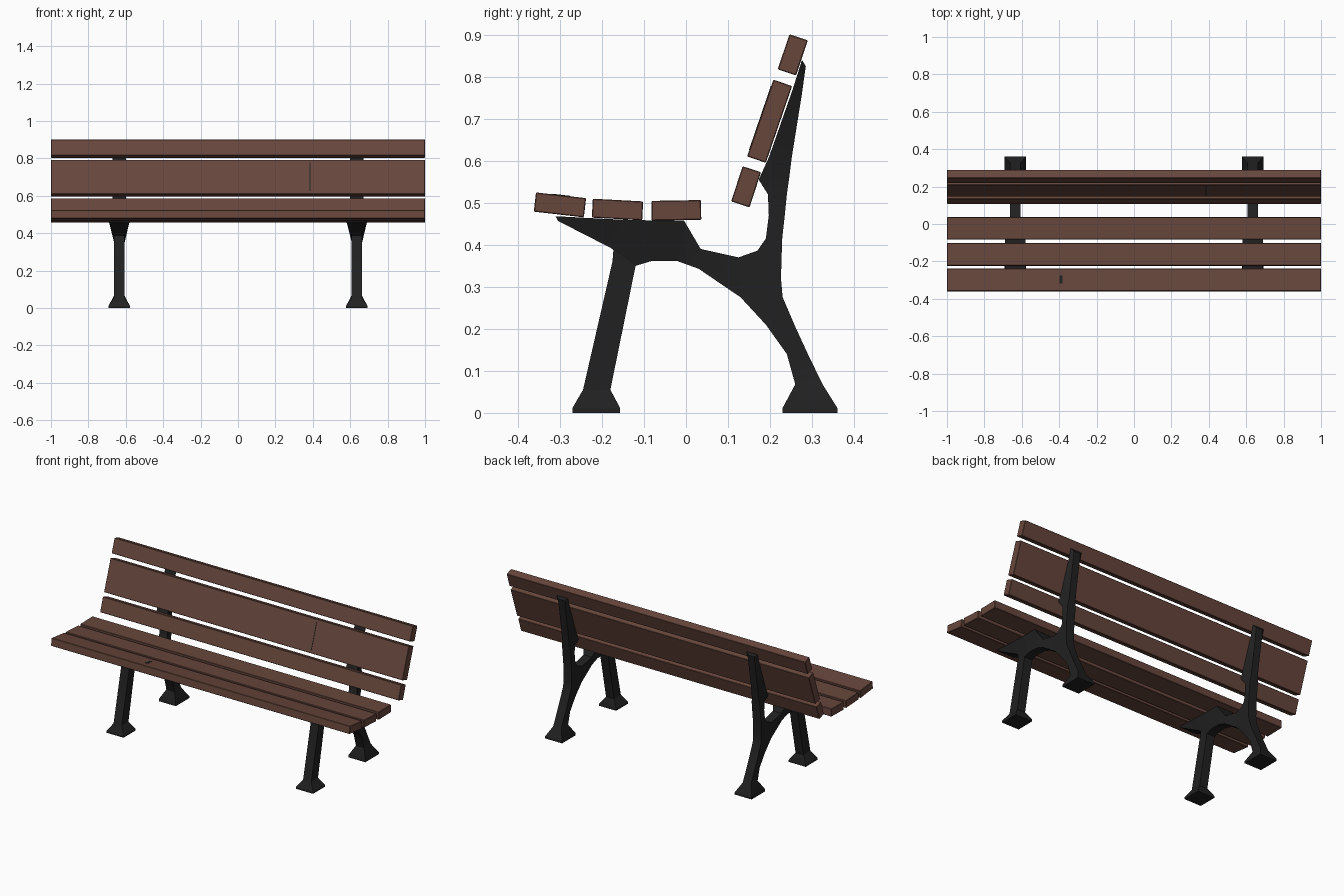
import bpy, bmesh
from math import radians
from mathutils import Matrix, Vector

cube = bpy.data.objects.get("Cube")
if cube:
    bpy.data.objects.remove(cube, do_unlink=True)


def material(name, colour, roughness):
    m = bpy.data.materials.new(name)
    m.use_nodes = True
    m.diffuse_color = (*colour, 1)
    shader = m.node_tree.nodes["Principled BSDF"]
    shader.inputs["Base Color"].default_value = (*colour, 1)
    shader.inputs["Roughness"].default_value = roughness
    return m


wood = material("brown wood", (0.135, 0.062, 0.045), 0.7)
iron = material("black iron", (0.015, 0.015, 0.015), 0.6)


def finish(name, bm, mat):
    bmesh.ops.recalc_face_normals(bm, faces=bm.faces)
    mesh = bpy.data.meshes.new(name)
    bm.to_mesh(mesh)
    bm.free()
    mesh.materials.append(mat)
    ob = bpy.data.objects.new(name, mesh)
    bpy.context.collection.objects.link(ob)
    return ob


def plank(name, y, z, depth, height, tilt, length=2.0, x=0.0, mat=wood, bevel=0.002):
    bm = bmesh.new()
    bmesh.ops.create_cube(bm, size=1)
    bmesh.ops.scale(bm, vec=(length, depth, height), verts=bm.verts)
    if bevel:
        bmesh.ops.bevel(bm, geom=bm.edges[:], offset=bevel, segments=1, affect='EDGES')
    place = Matrix.Translation((x, y, z)) @ Matrix.Rotation(radians(tilt), 4, 'X')
    bm.transform(place)
    return finish(name, bm, mat)


def loft(name, x, stations):
    """Skin four-cornered sections; each is two (y, z, half width) edges."""
    bm = bmesh.new()
    rings = []
    for (ya, za, wa), (yb, zb, wb) in stations:
        corners = ((-wa, ya, za), (wa, ya, za), (wb, yb, zb), (-wb, yb, zb))
        rings.append([bm.verts.new(Vector(c) + Vector((x, 0, 0))) for c in corners])
    for lower, upper in zip(rings, rings[1:]):
        for i in range(4):
            j = (i + 1) % 4
            bm.faces.new((lower[i], lower[j], upper[j], upper[i]))
    bm.faces.new(rings[0])
    bm.faces.new(rings[-1])
    ob = finish(name, bm, iron)
    bpy.ops.object.select_all(action='DESELECT')
    ob.select_set(True)
    bpy.context.view_layer.objects.active = ob
    bpy.ops.object.shade_smooth_by_angle(angle=radians(30))
    return ob


# Seat and backrest boards
plank("seat_slat_front", -0.30, 0.495, 0.12, 0.046, -6.5)
plank("seat_slat_middle", -0.163, 0.484, 0.12, 0.045, -3)
plank("seat_slat_rear", -0.023, 0.482, 0.118, 0.047, 1)
plank("back_slat_lower", 0.143, 0.538, 0.046, 0.088, -18)
plank("back_slat_middle", 0.199, 0.694, 0.047, 0.193, -18.9)
plank("back_slat_upper", 0.254, 0.852, 0.046, 0.088, -18.5)

# Small dark crack and knot in the boards
plank("board_crack", 0.1768, 0.7016, 0.002, 0.16, -18.9, 0.004, 0.385, iron, 0)
plank("board_knot", -0.297, 0.518, 0.045, 0.002, -6.5, 0.016, -0.39, iron, 0)

# Cast frame sections: foot, neck and flare widths
F, N, T = 0.057, 0.027, 0.054
front_leg = [
    ((-0.27, 0, F), (-0.157, 0, F)),
    ((-0.27, 0.012, F), (-0.157, 0.012, F)),
    ((-0.245, 0.055, N), (-0.18, 0.055, N)),
    ((-0.175, 0.36, N), (-0.12, 0.35, N)),
    ((-0.17, 0.42, N), (-0.10, 0.42, N)),
]
seat_beam = [
    ((-0.31, 0.468, T), (-0.305, 0.457, T)),
    ((-0.18, 0.461, T), (-0.18, 0.393, N)),
    ((-0.12, 0.459, T), (-0.12, 0.35, N)),
    ((-0.08, 0.458, T), (-0.08, 0.362, N)),
    ((-0.005, 0.458, T), (-0.02, 0.361, N)),
    ((0.035, 0.39, N), (0.03, 0.343, N)),
    ((0.125, 0.37, N), (0.13, 0.275, N)),
    ((0.18, 0.36, 0.02), (0.18, 0.29, 0.02)),
]
rear_upright = [
    ((0.23, 0, F), (0.36, 0, F)),
    ((0.23, 0.012, F), (0.36, 0.012, F)),
    ((0.26, 0.068, N), (0.325, 0.068, N)),
    ((0.24, 0.14, N), (0.29, 0.14, N)),
    ((0.19, 0.21, N), (0.26, 0.205, N)),
    ((0.13, 0.275, N), (0.23, 0.275, N)),
    ((0.125, 0.37, N), (0.226, 0.32, N)),
    ((0.17, 0.386, N), (0.228, 0.386, N)),
    ((0.19, 0.415, N), (0.229, 0.415, N)),
    ((0.197, 0.47, N), (0.235, 0.47, N)),
    ((0.195, 0.52, N), (0.24, 0.52, N)),
    ((0.173, 0.555, 0.037), (0.245, 0.555, 0.022)),
    ((0.198, 0.61, 0.037), (0.252, 0.61, 0.022)),
    ((0.254, 0.77, 0.037), (0.276, 0.76, 0.022)),
    ((0.276, 0.84, 0.037), (0.285, 0.825, 0.022)),
]

# One frame near each end of the bench
for side, x in (("left", 0.635), ("right", -0.635)):
    loft("front_leg_" + side, x, front_leg)
    loft("seat_beam_" + side, x, seat_beam)
    loft("rear_upright_" + side, x, rear_upright)
